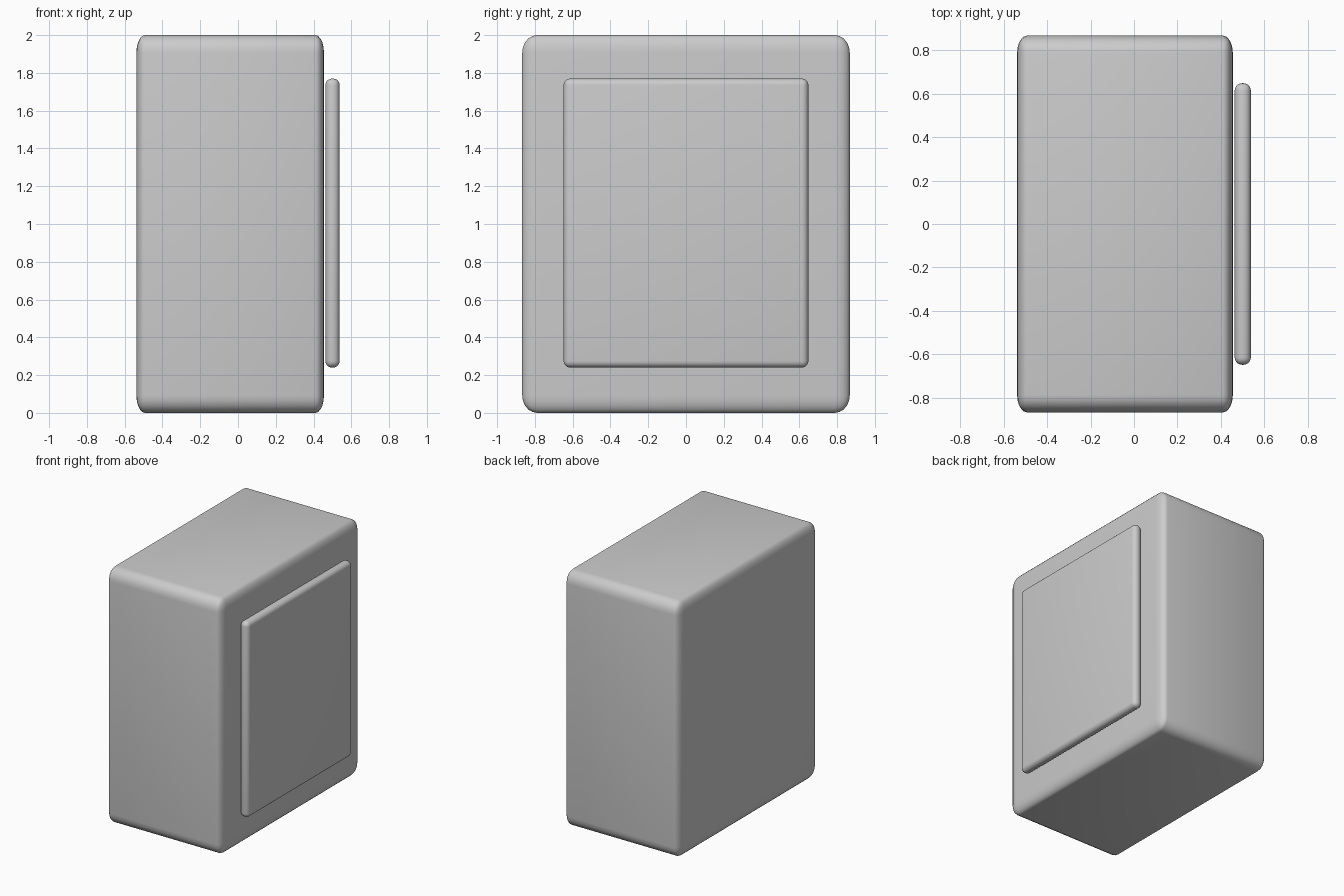
import bpy, math

if "Cube" in bpy.data.objects:
    bpy.data.objects.remove(bpy.data.objects["Cube"])


def rounded_box(name, lo, hi, bevel, segments=5):
    """Unit cube scaled to the given extents; the bevel scales with the box."""
    centre = [(a + b) / 2 for a, b in zip(lo, hi)]
    bpy.ops.mesh.primitive_cube_add(size=1, location=centre)
    ob = bpy.context.object
    ob.name = name
    size = [b - a for a, b in zip(lo, hi)]
    if isinstance(bevel, tuple):           # relative bevel: round first, stretch after
        ob.scale = size
        width = bevel[0]
    else:                                  # even bevel in real units
        ob.scale = size
        bpy.ops.object.transform_apply(location=False, rotation=False, scale=True)
        width = bevel
    mod = ob.modifiers.new("Rounding", 'BEVEL')
    mod.width = width
    mod.segments = segments
    mod.limit_method = 'NONE'
    bpy.ops.object.modifier_apply(modifier=mod.name)
    bpy.ops.object.transform_apply(location=False, rotation=False, scale=True)
    bpy.ops.object.shade_smooth_by_angle(angle=math.radians(30))
    return ob


# Main block, with edge rounding proportional to each dimension
rounded_box("cabinet_body", (-0.538, -0.867, 0), (0.455, 0.867, 2.0), (0.046,))

# Thin panel floating just off the right face
rounded_box("front_panel", (0.463, -0.648, 0.24), (0.538, 0.648, 1.77), 0.035)
